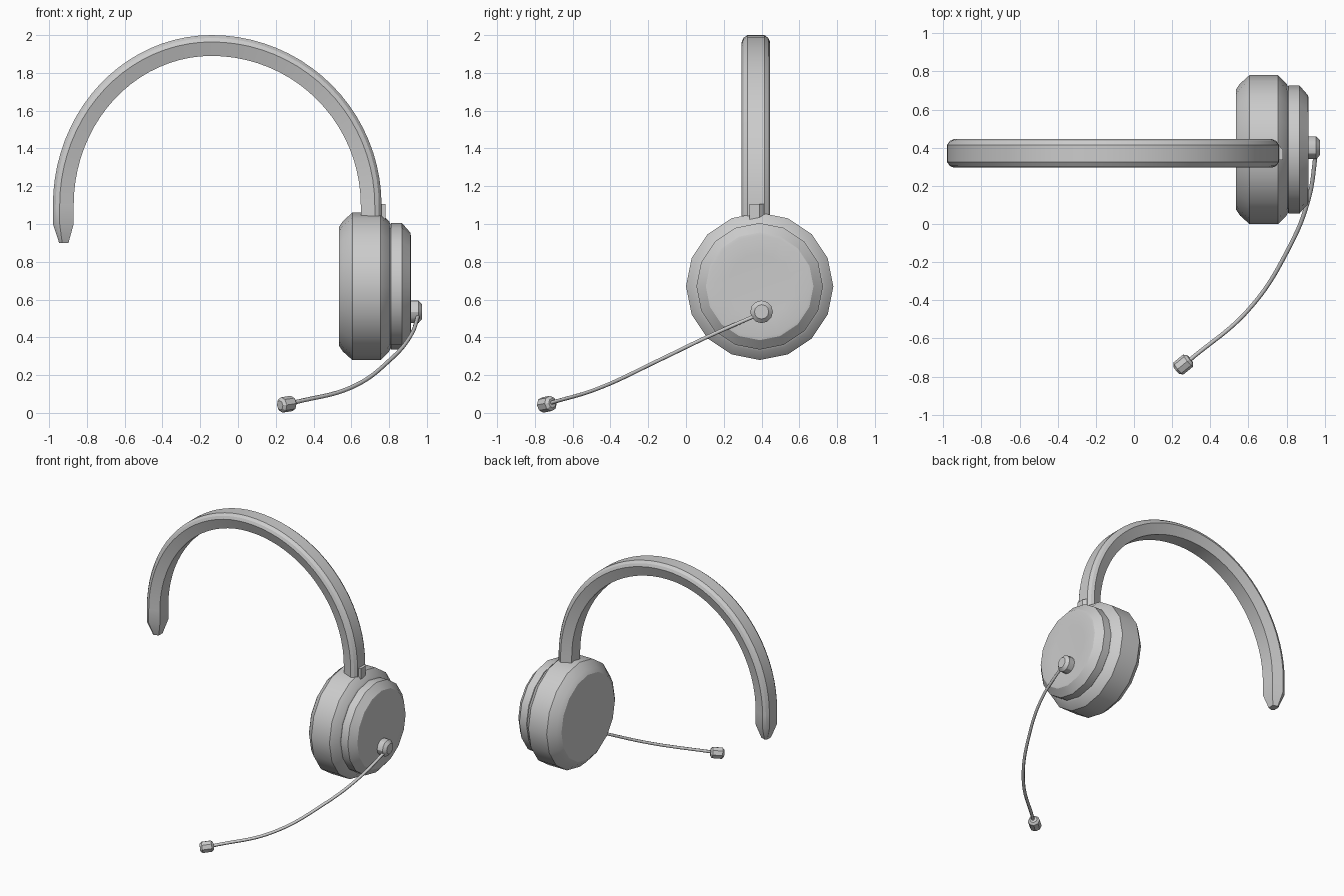
import bpy, bmesh
from math import sin, cos, pi, radians
from mathutils import Vector

if "Cube" in bpy.data.objects:
    bpy.data.objects.remove(bpy.data.objects["Cube"])


def skin(name, rings):
    """Bridge equal-sized rings of points and cap both ends."""
    bm = bmesh.new()
    loops = [[bm.verts.new(p) for p in ring] for ring in rings]
    n = len(loops[0])
    for a, b in zip(loops, loops[1:]):
        for i in range(n):
            j = (i + 1) % n
            bm.faces.new((a[i], a[j], b[j], b[i]))
    bm.faces.new(loops[0])
    bm.faces.new(loops[-1])
    bmesh.ops.recalc_face_normals(bm, faces=bm.faces)
    mesh = bpy.data.meshes.new(name)
    bm.to_mesh(mesh)
    bm.free()
    ob = bpy.data.objects.new(name, mesh)
    bpy.context.collection.objects.link(ob)
    bpy.ops.object.select_all(action='DESELECT')
    bpy.context.view_layer.objects.active = ob
    ob.select_set(True)
    bpy.ops.object.shade_smooth_by_angle(angle=radians(30))
    return ob


def lathe(name, origin, axis, profile, sides):
    """Revolve (distance along axis, radius) pairs around an axis."""
    axis = Vector(axis).normalized()
    u = axis.cross(Vector((0, 0, 1))).normalized()
    v = u.cross(axis)
    rings = []
    for d, r in profile:
        c = Vector(origin) + axis * d
        rings.append([c + u * r * cos(2 * pi * k / sides) + v * r * sin(2 * pi * k / sides)
                      for k in range(sides)])
    return skin(name, rings)


# Headband: bevelled section swept along two joined quarter ellipses
section = [(-.045, 0), (.045, 0), (.066, .015), (.075, .036),
           (.05, .11), (-.05, .11), (-.075, .036), (-.066, .015)]
path = [(-.98, .9, -1, 0, .45), (-.98, 1.0, -1, 0, 1)]
for k in range(41):
    t = pi - pi * k / 40
    a = .84 if t > pi / 2 else .90
    nrm = Vector((cos(t) / a, sin(t) / .9)).normalized()
    path.append((-.14 + a * cos(t), 1.1 + .9 * sin(t), nrm.x, nrm.y, 1))
path.append((.76, 1.0, 1, 0, 1))
rings = []
for x, z, nx, nz, s in path:
    ring = []
    for w, d in section:
        d = .06 + (d - .06) * s
        ring.append((x - nx * d, .37 + w * s, z - nz * d))
    rings.append(ring)
skin("headband", rings)

# Ear cup: cushion, then stepped outer shell
lathe("ear_cushion", (0, .39, .67), (1, 0, 0),
      [(.535, .315), (.555, .345), (.605, .39), (.755, .39), (.80, .345), (.81, .32)], 16)
lathe("ear_shell", (0, .39, .67), (1, 0, 0),
      [(.79, .31), (.81, .335), (.868, .335), (.912, .285), (.915, .27), (.911, .17)], 16)

# Hinge block where the band meets the cup
skin("hinge_block", [[(x, y, z) for x, y in
                      ((.70, .335), (.78, .335), (.78, .39), (.745, .43), (.70, .43))]
                     for z in (1.02, 1.105)])

# Microphone pivot, boom and tip
lathe("mic_pivot", (0, .40, .535), (1, 0, 0),
      [(.90, .06), (.955, .06), (.975, .038)], 12)

curve = bpy.data.curves.new("mic_boom", 'CURVE')
curve.dimensions = '3D'
curve.bevel_depth = .011
curve.bevel_resolution = 1
curve.use_fill_caps = True
points = [(.955, .38, .52), (.915, .13, .41), (.81, -.13, .285),
          (.60, -.45, .135), (.29, -.715, .053)]
spline = curve.splines.new('BEZIER')
spline.bezier_points.add(len(points) - 1)
for bp, co in zip(spline.bezier_points, points):
    bp.co = co
    bp.handle_left_type = bp.handle_right_type = 'AUTO'
bpy.context.collection.objects.link(bpy.data.objects.new("mic_boom", curve))

lathe("mic_tip", (.258, -.737, .046), (-.76, -.62, -.12),
      [(-.047, .025), (-.033, .041), (.033, .041), (.047, .025)], 8)
